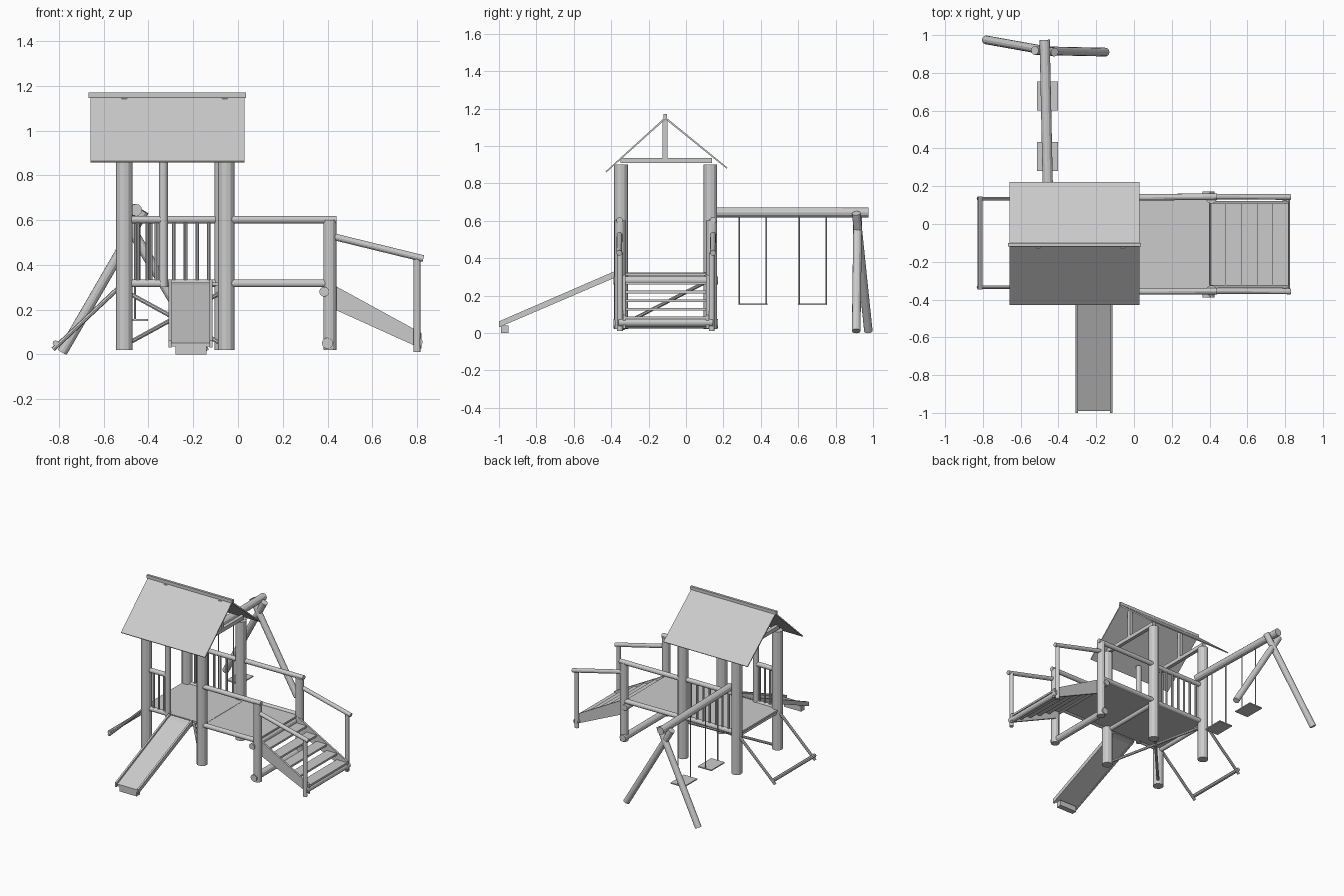
import bpy, bmesh, math
from mathutils import Vector

if "Cube" in bpy.data.objects:
    bpy.data.objects.remove(bpy.data.objects["Cube"])

mat = bpy.data.materials.new("plain grey")
mat.diffuse_color = (0.6, 0.6, 0.6, 1)
mat.use_nodes = True
mat.node_tree.nodes["Principled BSDF"].inputs["Base Color"].default_value = mat.diffuse_color


def finish(bm, name):
    bmesh.ops.recalc_face_normals(bm, faces=bm.faces)
    me = bpy.data.meshes.new(name)
    bm.to_mesh(me)
    bm.free()
    me.materials.append(mat)
    ob = bpy.data.objects.new(name, me)
    bpy.context.collection.objects.link(ob)
    return ob


def pole(name, a, b, r, sides=12):
    """Round pole between two points."""
    a, b = Vector(a), Vector(b)
    bm = bmesh.new()
    bmesh.ops.create_cone(bm, cap_ends=True, segments=sides, radius1=r, radius2=r, depth=(b - a).length)
    rot = (b - a).to_track_quat('Z', 'Y')
    for v in bm.verts:
        v.co = rot @ v.co + (a + b) / 2
    return finish(bm, name)


def box(name, x0, x1, y0, y1, z0, z1):
    bm = bmesh.new()
    bmesh.ops.create_cube(bm, size=1)
    for v in bm.verts:
        v.co = (x0 if v.co.x < 0 else x1, y0 if v.co.y < 0 else y1, z0 if v.co.z < 0 else z1)
    return finish(bm, name)


def prism(name, pts, axis, lo, hi):
    """Extrude a 2D profile along x (profile y,z) or y (profile x,z)."""
    bm = bmesh.new()
    place = (lambda p, t: (t, p[0], p[1])) if axis == 'x' else (lambda p, t: (p[0], t, p[1]))
    f = bm.faces.new([bm.verts.new(place(p, lo)) for p in pts])
    ext = bmesh.ops.extrude_face_region(bm, geom=[f])
    d = Vector((hi - lo, 0, 0)) if axis == 'x' else Vector((0, hi - lo, 0))
    bmesh.ops.translate(bm, vec=d, verts=[v for v in ext['geom'] if isinstance(v, bmesh.types.BMVert)])
    return finish(bm, name)


FY, BY = -0.347, 0.13       # front and back post rows
LX, RX = -0.508, -0.06      # left and right post rows

# Tower posts
for y, rx in ((FY, -0.052), (BY, -0.068)):
    pole("tower_post", (LX, y, 0.02), (LX, y, 0.9), 0.037)
    pole("tower_post", (rx, y, 0.02), (rx, y, 0.9), 0.037)
pole("slide_side_post", (-0.333, FY, 0.3), (-0.333, FY, 0.9), 0.02)

# Tower and bridge floor with cross beams
box("tower_floor", -0.53, -0.03, -0.35, 0.135, 0.307, 0.322)
box("bridge_floor", -0.03, 0.4, -0.345, 0.13, 0.307, 0.32)
for x in (LX, RX):
    pole("floor_beam", (x, FY, 0.295), (x, BY, 0.295), 0.016)

# Diagonal braces under the tower
pole("brace", (LX, FY, 0.04), (RX, BY, 0.285), 0.01, 8)
pole("brace", (RX, FY, 0.04), (LX, BY, 0.285), 0.01, 8)

# Tower railings
for y, x1, n in ((FY, -0.333, 4), (BY, RX, 8)):
    for z in (0.317, 0.602):
        pole("tower_rail", (LX, y, z), (x1, y, z), 0.017)
    for i in range(1, n):
        x = -0.495 + (x1 + 0.477) * i / n if n == 8 else -0.49 + 0.042 * i
        pole("baluster", (x, y, 0.317), (x, y, 0.602), 0.008, 8)

# Bridge rails, stair posts, handrails and stringers
for y0, y1 in ((FY - 0.01, -0.355), (BY + 0.01, 0.145)):
    s = -1 if y1 < 0 else 1
    for z, x1 in ((0.317, 0.4), (0.602, 0.44)):
        pole("bridge_rail", (RX, y0, z), (x1, y1, z), 0.017)
    py = -0.353 if s < 0 else 0.137
    pole("stair_top_post", (0.41, py, 0.02), (0.41, py, 0.6), 0.029)
    pole("stair_end_post", (0.8, py, 0.01), (0.8, py, 0.43), 0.015)
    pole("stair_handrail", (0.41, y1, 0.53), (0.828, y1 - 0.002, 0.428), 0.015)
    iy = py - s * 0.022
    prism("stair_stringer", [(0.4, 0.325), (0.82, 0.095), (0.82, 0.025), (0.4, 0.215)], 'y', iy - 0.007, iy + 0.007)

# Stair cross poles
for x, z, r in ((0.4, 0.05, 0.025), (0.385, 0.28, 0.022)):
    pole("stair_cross_pole", (x, -0.388, z), (x, 0.172, z), r)
pole("stair_foot_pole", (0.805, -0.36, 0.055), (0.805, 0.145, 0.055), 0.02)

# Stair treads
for i in range(5):
    x, z = 0.445 + 0.083 * i, 0.265 - 0.046 * i
    box("stair_tread", x - 0.042, x + 0.042, -0.33, 0.115, z - 0.007, z + 0.007)

# Slide: bed, side lips and foot block
bed = [(-0.36, 0.322), (-0.4, 0.31), (-0.99, 0.05), (-0.99, 0.035), (-0.4, 0.295), (-0.36, 0.307)]
prism("slide_bed", bed, 'x', -0.305, -0.12)
lip = [(-0.37, 0.335), (-1.0, 0.062), (-1.0, 0.03), (-0.37, 0.3)]
for x in (-0.31, -0.128):
    prism("slide_lip", lip, 'x', x, x + 0.013)
box("slide_foot", -0.28, -0.14, -0.99, -0.95, 0, 0.04)

# Climbing frame on the left
for y in (FY + 0.012, BY + 0.004):
    pole("climbing_rail", (-0.826, y, 0.022), (-0.52, y, 0.31), 0.01, 8)
pole("climbing_bar", (-0.815, FY, 0.05), (-0.815, BY + 0.015, 0.05), 0.013, 8)

# Roof panels, ridge cap and trusses
prism("roof_panel", [(-0.11, 1.155), (-0.43, 0.864), (-0.426, 0.858), (-0.11, 1.142)], 'x', -0.66, 0.03)
prism("roof_panel", [(-0.11, 1.155), (0.222, 0.884), (0.217, 0.878), (-0.11, 1.142)], 'x', -0.66, 0.03)
box("ridge_cap", -0.667, 0.036, -0.119, -0.101, 1.146, 1.17)
for x in (LX, RX):
    box("roof_tie", x - 0.013, x + 0.013, -0.35, 0.14, 0.908, 0.936)
    box("king_post", x - 0.012, x + 0.012, -0.126, -0.1, 0.93, 1.145)

# Swing frame
pole("swing_beam", (-0.455, 0.13, 0.645), (-0.473, 0.975, 0.643), 0.027)
pole("swing_leg", (-0.785, 0.975, 0.01), (-0.42, 0.91, 0.64), 0.023)
pole("swing_leg", (-0.15, 0.91, 0.01), (-0.525, 0.918, 0.64), 0.023)

# Swings
for y in (0.285, 0.605):
    box("swing_seat", -0.513, -0.403, y - 0.005, y + 0.15, 0.15, 0.158)
    for ry in (y, y + 0.145):
        pole("swing_rope", (-0.46, ry, 0.155), (-0.46, ry, 0.63), 0.004, 6)
